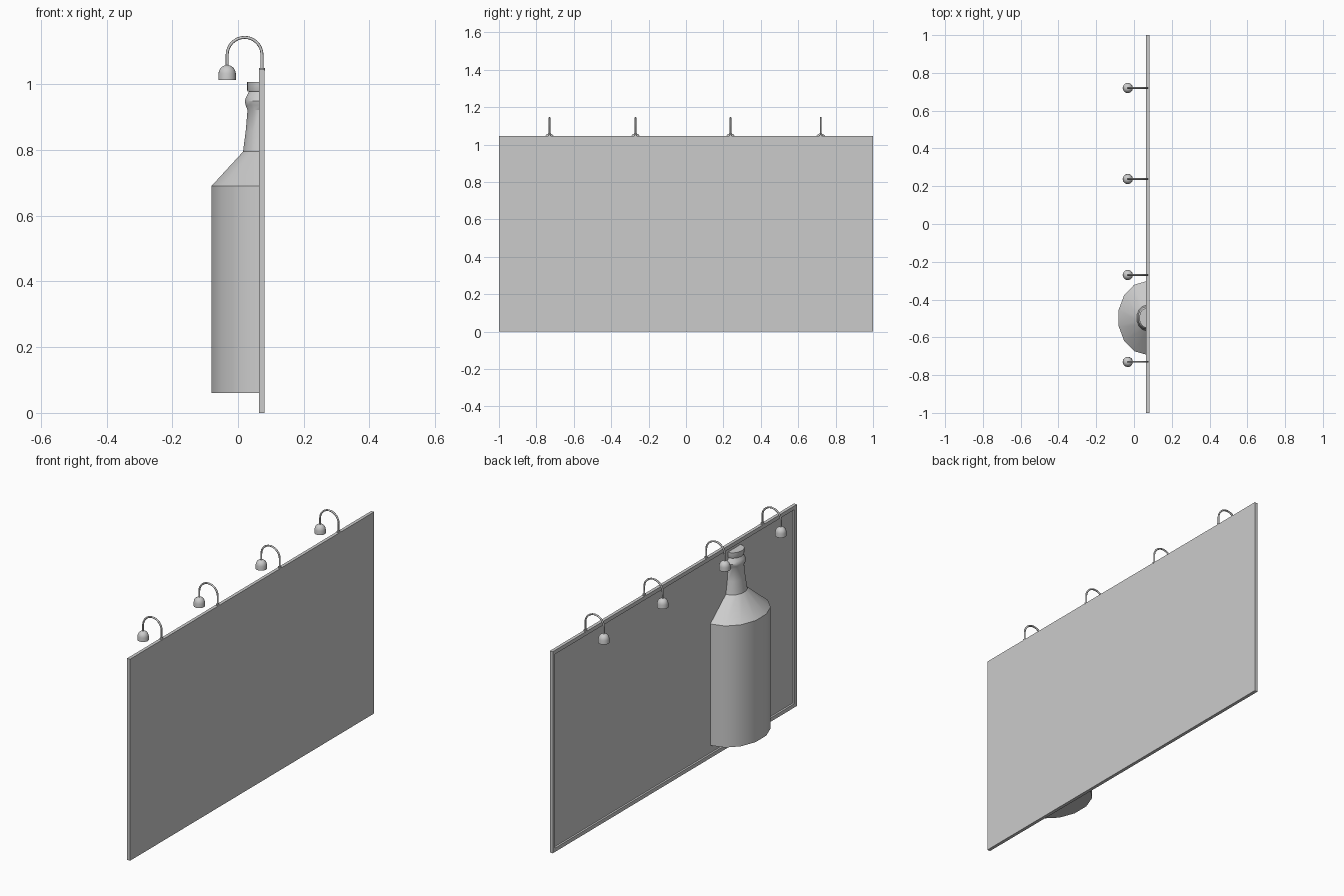
import bpy, bmesh, math
from mathutils import Matrix

# Remove the default cube
cube = bpy.data.objects.get("Cube")
if cube:
    bpy.data.objects.remove(cube, do_unlink=True)

# Single material
GREY = (0.6, 0.6, 0.6, 1)
mat = bpy.data.materials.new("light_grey")
mat.use_nodes = True
mat.diffuse_color = GREY
bsdf = next(n for n in mat.node_tree.nodes if n.type == "BSDF_PRINCIPLED")
bsdf.inputs["Base Color"].default_value = GREY


def add_object(name, data, smooth=None):
    obj = bpy.data.objects.new(name, data)
    bpy.context.collection.objects.link(obj)
    data.materials.append(mat)
    if smooth:
        bpy.ops.object.select_all(action="DESELECT")
        obj.select_set(True)
        bpy.context.view_layer.objects.active = obj
        bpy.ops.object.shade_smooth_by_angle(angle=math.radians(smooth))
    return obj


def finish(name, bm, smooth=None):
    bmesh.ops.recalc_face_normals(bm, faces=bm.faces)
    mesh = bpy.data.meshes.new(name)
    bm.to_mesh(mesh)
    bm.free()
    return add_object(name, mesh, smooth)


def lathe(name, profile, centre, sides, half=False, flat=1.0, back=0.0, smooth=32):
    """Turn (radius, height) pairs about z; a half turn faces -x and ends at a flat back."""
    bm = bmesh.new()
    cx, cy = centre
    rings = []
    for r, z in profile:
        count = sides // 2 + 1 if half else sides
        ring = []
        for i in range(count):
            a = math.pi / 2 + 2 * math.pi * i / sides
            ring.append(bm.verts.new((cx + flat * r * math.cos(a), cy + r * math.sin(a), z)))
        if half:
            ring.append(bm.verts.new((cx + back, cy - r, z)))
            ring.append(bm.verts.new((cx + back, cy + r, z)))
        rings.append(ring)
    for low, high in zip(rings, rings[1:]):
        n = len(low)
        for i in range(n):
            j = (i + 1) % n
            bm.faces.new((low[i], low[j], high[j], high[i]))
    bm.faces.new(rings[0])
    bm.faces.new(rings[-1])
    return finish(name, bm, smooth)


# Sign board with a raised frame around a recessed face
FRONT_X, BACK_X, TOP = 0.064, 0.081, 1.045
bm = bmesh.new()
bmesh.ops.create_cube(bm, size=1, matrix=Matrix.Translation(((FRONT_X + BACK_X) / 2, 0, TOP / 2))
                      @ Matrix.Diagonal((BACK_X - FRONT_X, 2, TOP, 1)))
bm.normal_update()
face = [f for f in bm.faces if f.normal.x < -0.9]
bmesh.ops.inset_region(bm, faces=face, thickness=0.028)
bmesh.ops.inset_region(bm, faces=face, thickness=0.002)
for v in face[0].verts:
    v.co.x += 0.008
finish("sign_board", bm)

# Half bottle standing out from the board
BOTTLE = (0.067, -0.4975)
lathe("bottle", [(0.195, 0.06), (0.195, 0.69), (0.068, 0.795), (0.057, 0.86),
                 (0.05, 0.922), (0.058, 0.937), (0.061, 0.95), (0.055, 0.962), (0.043, 0.98)],
      BOTTLE, 14, half=True, flat=0.78, back=0.006)
lathe("bottle_cap", [(0.05, 0.978), (0.052, 0.982), (0.052, 1.007)],
      BOTTLE, 24, half=True, flat=0.75, back=0.006)

# Four gooseneck lamps along the top edge
POST_X, LAMP_X, ARC_Z = 0.073, -0.033, 1.09
ARC_R = (POST_X - LAMP_X) / 2
for n, y in enumerate((-0.73, -0.27, 0.238, 0.72), 1):
    curve = bpy.data.curves.new(f"lamp_arm_{n}", "CURVE")
    curve.dimensions = "3D"
    curve.bevel_depth = 0.0045
    curve.bevel_resolution = 2
    curve.use_fill_caps = True
    path = [(POST_X, TOP - 0.005)]
    for i in range(17):
        a = math.pi * i / 16
        path.append((LAMP_X + ARC_R + ARC_R * math.cos(a), ARC_Z + ARC_R * math.sin(a)))
    path.append((LAMP_X, 1.05))
    spline = curve.splines.new("POLY")
    spline.points.add(len(path) - 1)
    for p, (x, z) in zip(spline.points, path):
        p.co = (x, y, z, 1)
    add_object(f"lamp_arm_{n}", curve)

    lathe(f"lamp_base_{n}", [(0.009, TOP - 0.003), (0.009, TOP + 0.005)], (POST_X, y), 12)

    dome = [(0.027, 1.013), (0.0265, 1.033)]
    for i in range(1, 6):
        a = math.radians(16 * i)
        dome.append((0.026 * math.cos(a), 1.033 + 0.026 * math.sin(a)))
    lathe(f"lamp_shade_{n}", dome, (LAMP_X, y), 20)
